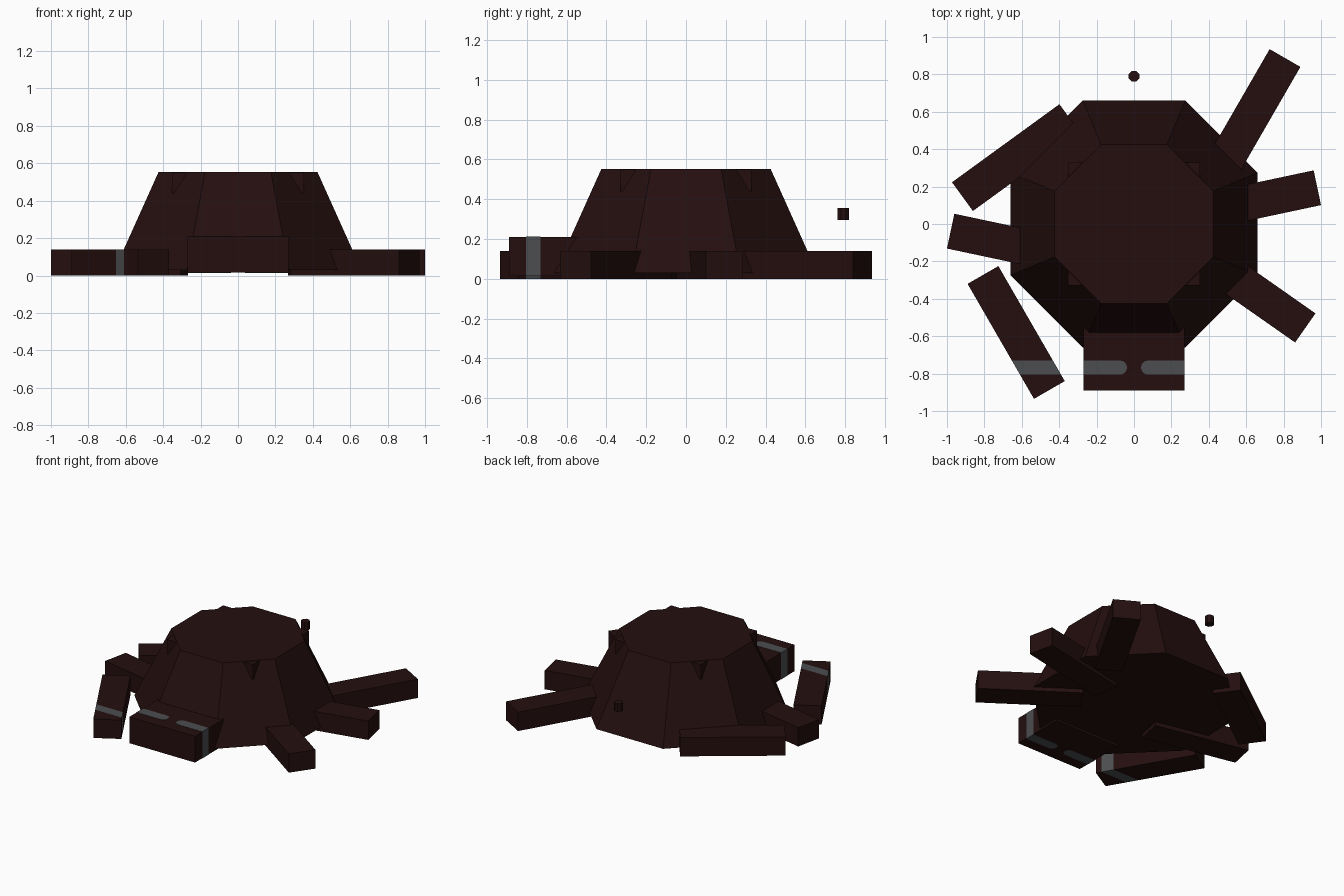
import bpy, bmesh, math
from mathutils import Matrix, Vector

if "Cube" in bpy.data.objects:
    bpy.data.objects.remove(bpy.data.objects["Cube"])


def material(name, rgb):
    m = bpy.data.materials.new(name)
    m.diffuse_color = (*rgb, 1)
    m.use_nodes = True
    m.node_tree.nodes["Principled BSDF"].inputs["Base Color"].default_value = m.diffuse_color
    return m


BROWN = material("dark red brown", (0.018, 0.0045, 0.0045))
GREY = material("dark grey", (0.072, 0.075, 0.08))
BAND = (-0.805, -0.73)  # y range of the grey stripe


def finish(name, bm, mats=(BROWN, GREY)):
    bmesh.ops.recalc_face_normals(bm, faces=bm.faces)
    me = bpy.data.meshes.new(name)
    bm.to_mesh(me)
    bm.free()
    for m in mats:
        me.materials.append(m)
    ob = bpy.data.objects.new(name, me)
    bpy.context.collection.objects.link(ob)
    return ob


def box_mesh(center, size, angle=0):
    bm = bmesh.new()
    mat = (Matrix.Translation(center) @ Matrix.Rotation(math.radians(angle), 4, 'Z')
           @ Matrix.Diagonal((*size, 1)))
    bmesh.ops.create_cube(bm, size=1, matrix=mat)
    return bm


def prism_mesh(sides, r1, r2, z1, z2, x=0, y=0):
    bm = bmesh.new()
    k = 1 / math.cos(math.pi / sides)  # flat-to-centre distance -> corner radius
    mat = (Matrix.Translation((x, y, (z1 + z2) / 2))
           @ Matrix.Rotation(math.pi / sides, 4, 'Z'))
    bmesh.ops.create_cone(bm, cap_ends=True, segments=sides, radius1=r1 * k,
                          radius2=r2 * k, depth=z2 - z1, matrix=mat)
    return bm


def cut_band(bm, rule):
    """Cut the mesh at the stripe edges and paint the faces between them."""
    for y in BAND:
        bmesh.ops.bisect_plane(bm, geom=bm.verts[:] + bm.edges[:] + bm.faces[:],
                               plane_co=(0, y, 0), plane_no=(0, 1, 0))
    bm.normal_update()
    for f in bm.faces:
        if BAND[0] < f.calc_center_median().y < BAND[1] and rule(f):
            f.material_index = 1


# Shell: eight-sided frustum
finish("shell", prism_mesh(8, 0.66, 0.425, 0.03, 0.553))

# Corner blocks poking out of the sloped diagonal faces
for sx in (-1, 1):
    for sy in (-1, 1):
        finish("corner_block", box_mesh((sx * 0.308, sy * 0.285, 0.495), (0.09, 0.09, 0.11)))

# Six legs: centre x, centre y, turn
LEGS = [(0.63, 0.58, 60), (0.633, 0.12, 12), (0.625, -0.352, -35),
        (-0.63, 0.355, 36), (-0.633, -0.112, -12), (-0.63, -0.58, -60)]
for x, y, a in LEGS:
    bm = box_mesh((x, y, 0.07), (0.71, 0.19, 0.14), a)
    if y < -0.5:  # front left leg carries the stripe
        cut_band(bm, lambda f: True)
    finish("leg", bm)

# Head: box with striped sides
bm = box_mesh((0, -0.69, 0.1125), (0.54, 0.40, 0.195))
cut_band(bm, lambda f: abs(f.normal.x) > 0.5)
finish("head", bm)

# Round-ended stripe plates on the top and underside of the head
r = (BAND[1] - BAND[0]) / 2
cy = sum(BAND) / 2
for s in (-1, 1):
    for z in (0.208, 0.013):
        bm = bmesh.new()
        pts = [(0.27, cy - r), (0.27, cy + r)]
        for i in range(9):
            t = math.pi / 2 + math.pi * i / 8
            pts.append((0.037 + r + r * math.cos(t), cy + r * math.sin(t)))
        f = bm.faces.new([bm.verts.new((s * x, y, z)) for x, y in pts])
        ext = bmesh.ops.extrude_face_region(bm, geom=[f])
        bmesh.ops.translate(bm, vec=Vector((0, 0, 0.004)),
                            verts=[v for v in ext["geom"] if isinstance(v, bmesh.types.BMVert)])
        finish("head_stripe", bm, (GREY,))

# Tail tip: small detached eight-sided peg behind the shell
finish("tail_tip", prism_mesh(8, 0.029, 0.029, 0.295, 0.355, 0, 0.79))
